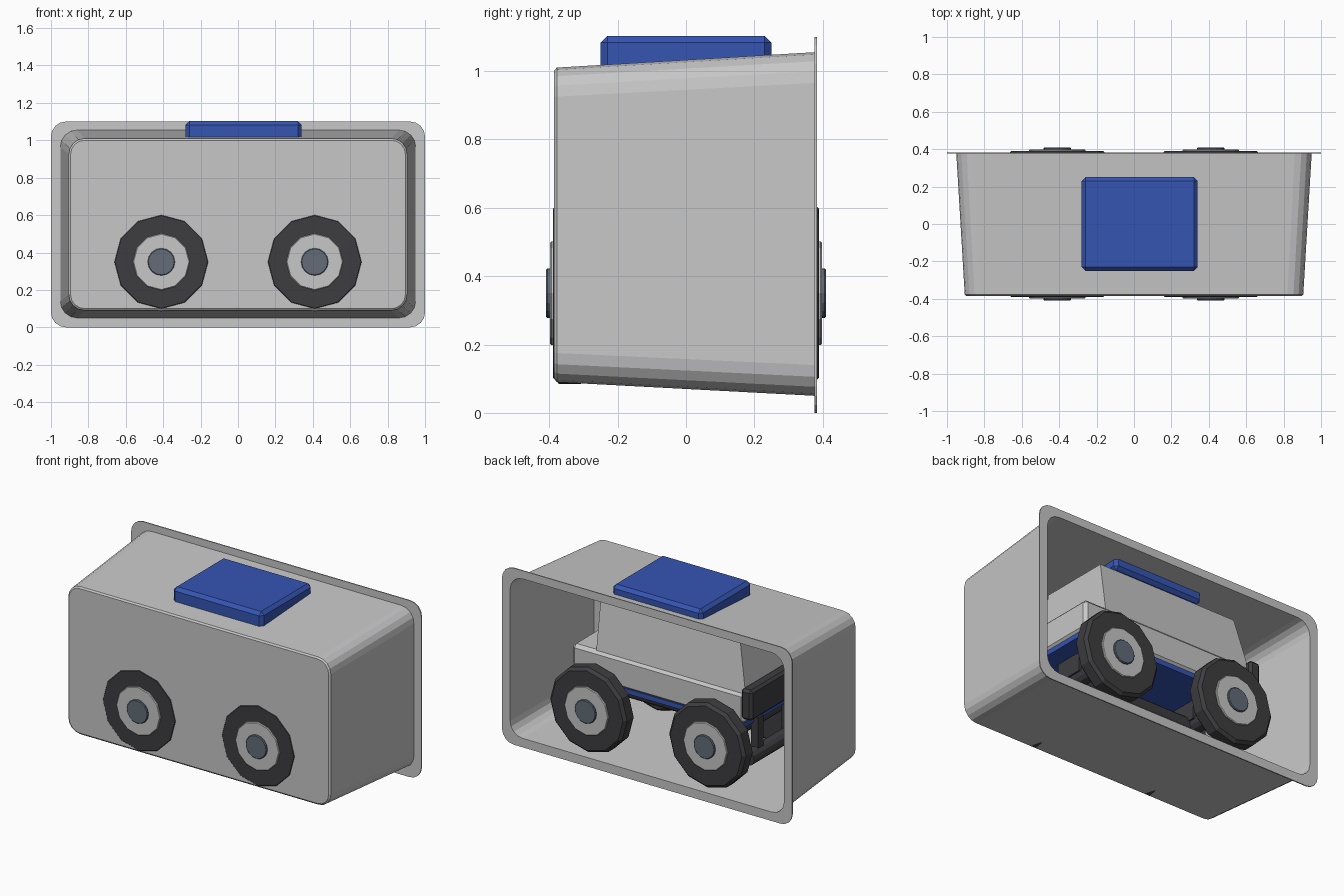
import bpy, bmesh, math
from mathutils import Matrix

if "Cube" in bpy.data.objects:
    bpy.data.objects.remove(bpy.data.objects["Cube"])


def material(name, rgb):
    m = bpy.data.materials.new(name)
    m.diffuse_color = (*rgb, 1)
    m.use_nodes = True
    m.node_tree.nodes["Principled BSDF"].inputs["Base Color"].default_value = m.diffuse_color
    return m


GREY = material("light grey", (0.57, 0.57, 0.58))
DARK = material("dark rubber", (0.048, 0.047, 0.051))
STEEL = material("steel blue grey", (0.125, 0.15, 0.19))
BLUE = material("blue", (0.035, 0.09, 0.45))


def finish(bm, name, mat, bevel=0.0):
    bmesh.ops.recalc_face_normals(bm, faces=bm.faces)
    me = bpy.data.meshes.new(name)
    bm.to_mesh(me)
    bm.free()
    me.materials.append(mat)
    ob = bpy.data.objects.new(name, me)
    bpy.context.collection.objects.link(ob)
    if bevel:
        mod = ob.modifiers.new("bevel", 'BEVEL')
        mod.width = bevel
        mod.segments = 1
        mod.limit_method = 'ANGLE'
        mod.angle_limit = math.radians(45)
    return ob


def box(name, mat, lo, hi, bevel=0.0):
    bm = bmesh.new()
    bmesh.ops.create_cube(bm, size=1)
    for v in bm.verts:
        v.co = [lo[i] + (v.co[i] + 0.5) * (hi[i] - lo[i]) for i in range(3)]
    return finish(bm, name, mat, bevel)


def rod(name, mat, center, r, length, axis, sides=12, bevel=0.0):
    bm = bmesh.new()
    bmesh.ops.create_cone(bm, cap_ends=True, segments=sides,
                          radius1=r, radius2=r, depth=length)
    turn = (Matrix.Rotation(math.pi / 2, 4, 'X') if axis == 'Y'
            else Matrix.Rotation(math.pi / 2, 4, 'Y'))
    bmesh.ops.transform(bm, matrix=Matrix.Translation(center) @ turn, verts=bm.verts)
    return finish(bm, name, mat, bevel)


def ring(bm, hx, z0, z1, r, y, seg=4):
    # rounded rectangle facing along y
    verts = []
    for k, (sx, sz) in enumerate([(1, 1), (-1, 1), (-1, -1), (1, -1)]):
        cx = sx * (hx - r)
        cz = z1 - r if sz > 0 else z0 + r
        for i in range(seg + 1):
            a = math.pi / 2 * (k + i / seg)
            verts.append(bm.verts.new((cx + r * math.cos(a), y, cz + r * math.sin(a))))
    return verts


# Open-backed tray: tapered thin shell with a rim flange
bm = bmesh.new()
sections = [
    (0.895, 0.10, 1.00, 0.075, -0.386),
    (0.905, 0.09, 1.01, 0.085, -0.378),
    (0.95, 0.05, 1.055, 0.09, 0.376),
    (1.00, 0.00, 1.10, 0.08, 0.376),
    (1.00, 0.00, 1.10, 0.08, 0.383),
    (0.944, 0.056, 1.049, 0.085, 0.383),
    (0.898, 0.097, 1.003, 0.078, -0.376),
]
rings = [ring(bm, *s) for s in sections]
n = len(rings[0])
for a, b in zip(rings, rings[1:]):
    for i in range(n):
        j = (i + 1) % n
        bm.faces.new((a[i], a[j], b[j], b[i]))
bm.faces.new(rings[0])
bm.faces.new(rings[-1])
finish(bm, "tray", GREY)

# Vehicle body with cabin tapering upwards
box("lower_body", GREY, (-0.60, -0.285, 0.49), (0.59, 0.285, 0.68), 0.02)
cabin = box("cabin", GREY, (-0.60, -0.27, 0.67), (0.43, 0.27, 0.98))
for v in cabin.data.vertices:
    if v.co.z > 0.9:
        v.co.y *= 0.83
        if v.co.x < 0:
            v.co.x = -0.53

# Roof slab and underside plate
box("roof_slab", BLUE, (-0.28, -0.25, 0.98), (0.34, 0.25, 1.103), 0.02)
box("underside_plate", BLUE, (-0.59, -0.275, 0.465), (0.58, 0.275, 0.495))

# Bumper block and lower guard bar
box("bumper", DARK, (-0.66, -0.30, 0.53), (-0.585, 0.30, 0.72), 0.015)
rod("guard_bar", DARK, (-0.60, 0, 0.27), 0.045, 0.5, 'Y')
for sy in (1, -1):
    box("guard_bracket", DARK, (-0.62, sy * 0.15 - 0.025, 0.26),
        (-0.57, sy * 0.15 + 0.025, 0.50))

# Drive shaft and axles
rod("drive_shaft", DARK, (0, 0, 0.345), 0.05, 0.82, 'X')
for sx in (1, -1):
    x = sx * 0.41
    rod("axle", DARK, (x, 0, 0.35), 0.05, 0.64, 'Y')
    box("axle_mount", DARK, (x - 0.06, -0.09, 0.35), (x + 0.06, 0.09, 0.47))
    # Wheels: tyre, rim disc and hub cap
    for sy in (1, -1):
        rod("tyre", DARK, (x, sy * 0.34, 0.35), 0.265, 0.098, 'Y', 12, 0.017)
        rod("rim", GREY, (x, sy * 0.375, 0.35), 0.152, 0.046, 'Y', 12, 0.004)
        rod("hub_cap", STEEL, (x, sy * 0.39, 0.35), 0.073, 0.038, 'Y', 16, 0.004)
